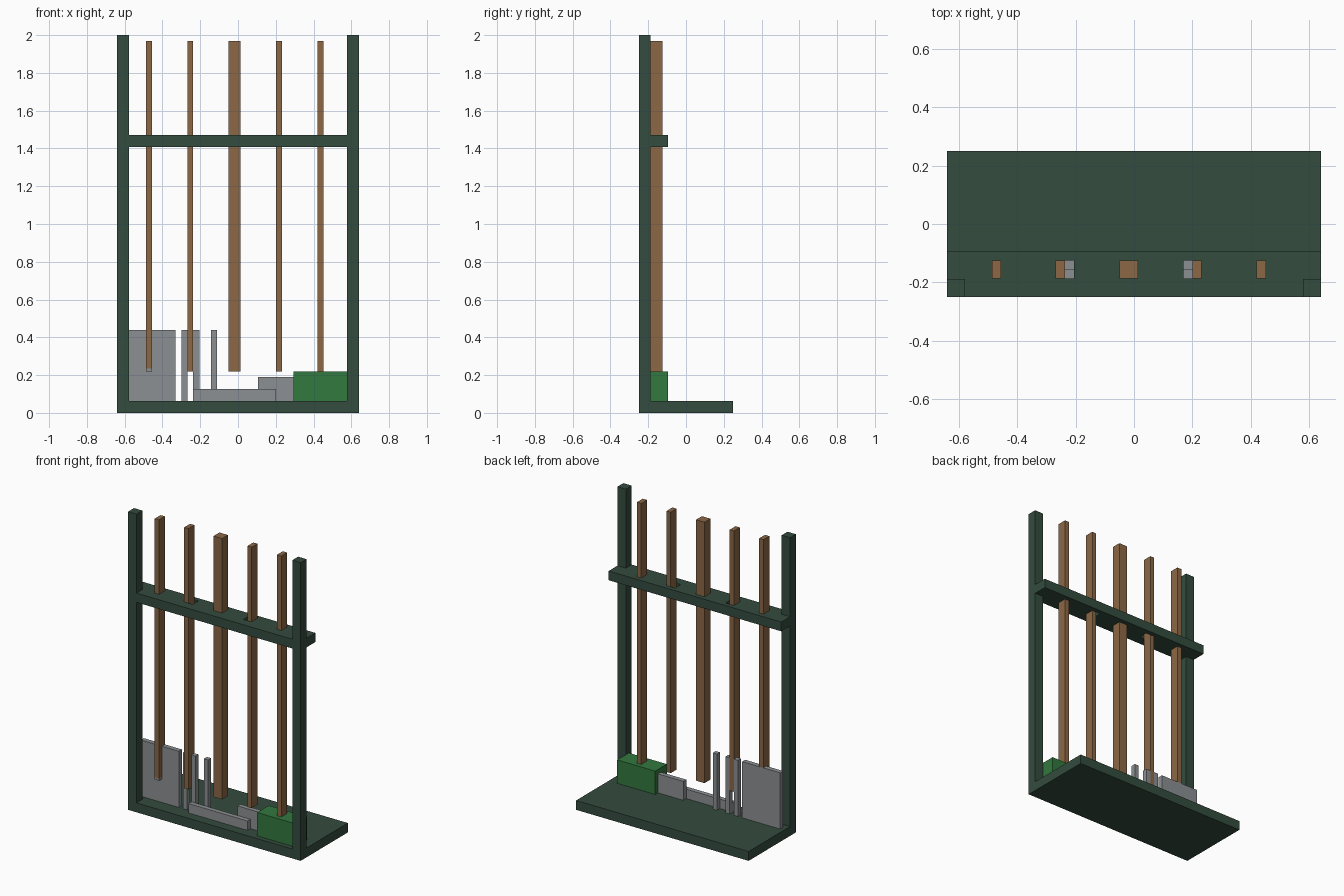
import bpy

cube = bpy.data.objects.get("Cube")
if cube:
    bpy.data.objects.remove(cube, do_unlink=True)


def material(name, rgb):
    # sRGB 0-255 to linear
    lin = [((c / 255 + 0.055) / 1.055) ** 2.4 for c in rgb] + [1.0]
    m = bpy.data.materials.new(name)
    m.use_nodes = True
    m.diffuse_color = lin
    bsdf = next(n for n in m.node_tree.nodes if n.type == 'BSDF_PRINCIPLED')
    bsdf.inputs["Base Color"].default_value = lin
    return m


frame_green = material("dark_green_paint", (52, 76, 63))
wood = material("brown_wood", (140, 104, 70))
steel = material("grey_steel", (140, 144, 147))
bright_green = material("bright_green", (50, 120, 62))


def box(name, x, y, z, mat=None):
    """Box from (min, max) pairs on each axis."""
    bpy.ops.mesh.primitive_cube_add(size=1)
    ob = bpy.context.object
    ob.name = ob.data.name = name
    for v in ob.data.vertices:
        for i, (lo, hi) in enumerate((x, y, z)):
            v.co[i] = lo if v.co[i] < 0 else hi
    if mat:
        ob.data.materials.append(mat)
    return ob


FLOOR = 0.063                   # top of the base
HANDLE_Y = (-0.187, -0.125)
BACK_Y = (-0.156, -0.125)       # rear half of the handle depth
FRONT_Y = (-0.187, -0.156)      # front half of the handle depth

# Frame
box("base", (-0.64, 0.64), (-0.25, 0.25), (0, FLOOR), frame_green)
box("right_post", (-0.64, -0.578), (-0.25, -0.188), (FLOOR, 2), frame_green)
box("left_post", (0.578, 0.64), (-0.25, -0.188), (FLOOR, 2), frame_green)
rail = box("rail", (-0.64, 0.64), (-0.25, -0.095), (1.408, 1.47), frame_green)

# Two wide slots cut through the rail
for x in ((-0.268, -0.205), (0.17, 0.232)):
    cutter = box("slot_cutter", x, HANDLE_Y, (1.3, 1.6))
    cutter.hide_render = True
    mod = rail.modifiers.new("slot", 'BOOLEAN')
    mod.operation = 'DIFFERENCE'
    mod.solver = 'EXACT'
    mod.object = cutter
    bpy.context.view_layer.objects.active = rail
    bpy.ops.object.modifier_apply(modifier=mod.name)
    bpy.data.objects.remove(cutter, do_unlink=True)

# Wooden handles
for name, x0, x1, z0 in (("shovel_handle", -0.487, -0.455, 0.235),
                         ("fork_handle", -0.268, -0.237, 0.22),
                         ("rake_handle", -0.05, 0.013, 0.22),
                         ("hoe_handle", 0.201, 0.232, 0.22),
                         ("broom_handle", 0.42, 0.452, 0.22)):
    box(name, (x0, x1), HANDLE_Y, (z0, 1.97), wood)

# Shovel blade, slightly proud of the handle at the rear
box("shovel_blade", (-0.612, -0.33), (-0.156, -0.124), (FLOOR, 0.44), steel)
box("shovel_socket", (-0.487, -0.455), HANDLE_Y, (0.22, 0.235), steel)

# Upright tines
for i, (x0, x1) in enumerate(((-0.299, -0.268), (-0.237, -0.205), (-0.143, -0.112))):
    box(f"tine_{i + 1}", (x0, x1), BACK_Y, (FLOOR, 0.44), steel)

# Rake bar and hoe blade
box("rake_bar", (-0.237, 0.201), FRONT_Y, (FLOOR, 0.126), steel)
box("hoe_blade", (0.107, 0.31), BACK_Y, (FLOOR, 0.19), steel)

# Broom head
box("broom_head", (0.295, 0.577), (-0.218, -0.095), (FLOOR, 0.22), bright_green)
